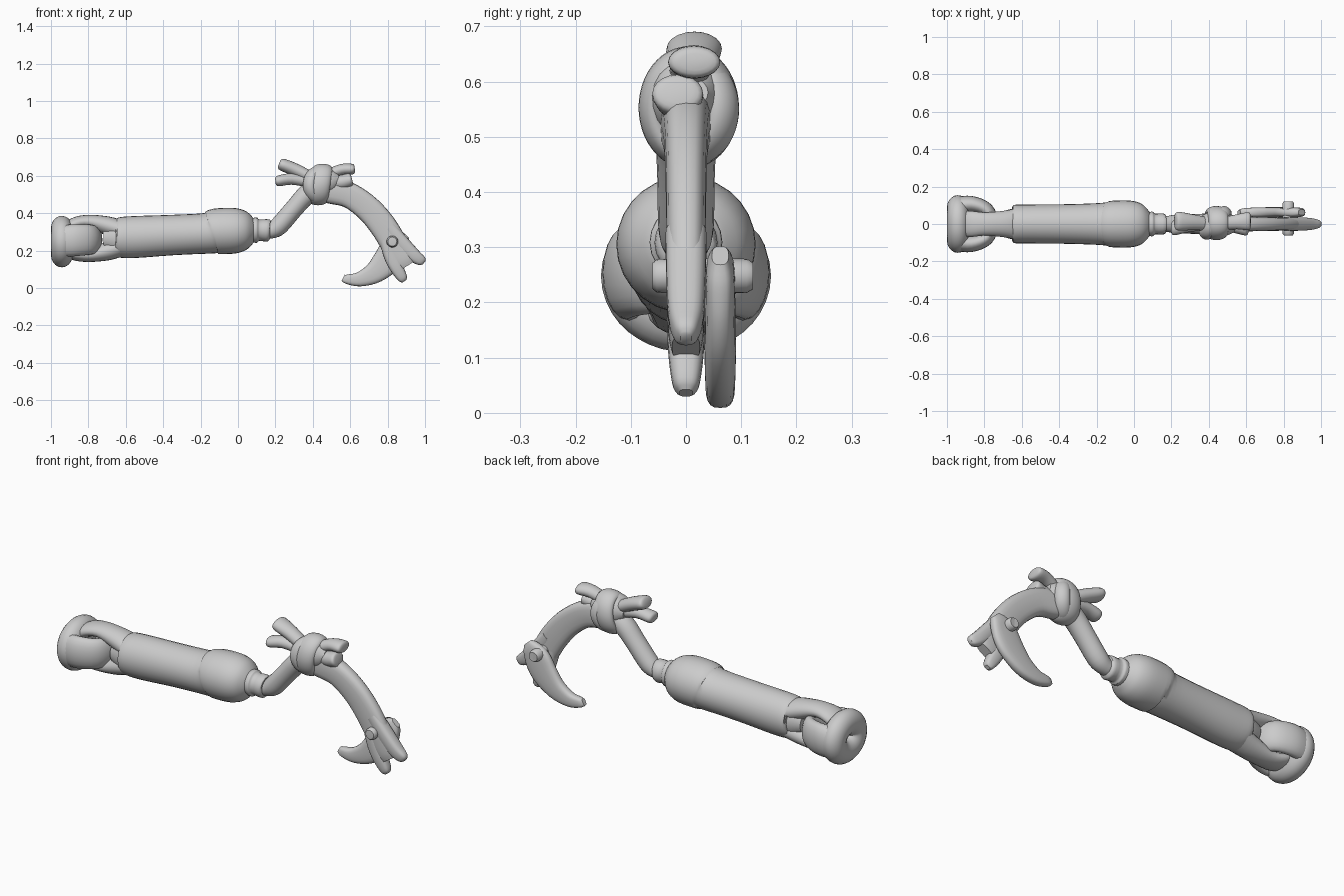
import bpy, math
from mathutils import Vector

Y, Z = Vector((0, 1, 0)), Vector((0, 0, 1))


def finish(name, verts, faces, angle=40):
    me = bpy.data.meshes.new(name)
    me.from_pydata(verts, [], faces)
    me.update()
    ob = bpy.data.objects.new(name, me)
    bpy.context.collection.objects.link(ob)
    bpy.ops.object.select_all(action='DESELECT')
    ob.select_set(True)
    bpy.context.view_layer.objects.active = ob
    bpy.ops.object.mode_set(mode='EDIT')
    bpy.ops.mesh.select_all(action='SELECT')
    bpy.ops.mesh.normals_make_consistent(inside=False)
    bpy.ops.object.mode_set(mode='OBJECT')
    bpy.ops.object.shade_smooth_by_angle(angle=math.radians(angle))
    return ob


def catmull(rows, closed, steps):
    out, n = [], len(rows)
    for i in range(n if closed else n - 1):
        if closed:
            p = [rows[(i + k) % n] for k in (-1, 0, 1, 2)]
        else:
            p = [rows[min(max(i + k, 0), n - 1)] for k in (-1, 0, 1, 2)]
        for s in range(steps):
            t = s / steps
            out.append([0.5 * (2 * b + (c - a) * t + (2 * a - 5 * b + 4 * c - d) * t * t
                               + (3 * b - a - 3 * c + d) * t ** 3) for a, b, c, d in zip(*p)])
    if not closed:
        out.append(list(rows[-1]))
    return out


def loft(name, rows, side=Y, sides=20, steps=4, power=1.0, closed=False, angle=40):
    """rows: x, y, z, half width in the path plane, half width along side"""
    rows = catmull(rows, closed, steps)
    n, verts, faces = len(rows), [], []
    pts = [Vector(r[:3]) for r in rows]
    for i, r in enumerate(rows):
        a = pts[(i - 1) % n] if closed else pts[max(i - 1, 0)]
        b = pts[(i + 1) % n] if closed else pts[min(i + 1, n - 1)]
        norm = side.cross(b - a).normalized()
        for k in range(sides):
            q = math.tau * k / sides
            c, s = math.cos(q), math.sin(q)
            verts.append(pts[i] + norm * (math.copysign(abs(c) ** power, c) * r[3])
                         + side * (math.copysign(abs(s) ** power, s) * r[4]))
    for i in range(n if closed else n - 1):
        j = (i + 1) % n
        for k in range(sides):
            m = (k + 1) % sides
            faces.append((i * sides + k, i * sides + m, j * sides + m, j * sides + k))
    if not closed:
        faces += [tuple(range(sides)), tuple(range((n - 1) * sides, n * sides))]
    return finish(name, verts, faces, angle)


# Grip, gently tilted, with a swollen front end
loft("grip", [(-.648, 0, .27, .088, .085), (-.64, 0, .27, .106, .102), (-.56, 0, .272, .112, .104),
              (-.35, 0, .283, .108, .106), (-.17, 0, .292, .109, .113), (-.12, 0, .302, .122, .124),
              (-.02, 0, .306, .122, .125), (.04, 0, .307, .105, .108), (.075, 0, .307, .075, .075),
              (.09, 0, .307, .05, .05)], sides=28)
# Collar with two steps
loft("collar", [(.05, 0, .307, .06, .06), (.095, 0, .309, .068, .066), (.105, 0, .309, .065, .062),
                (.115, 0, .309, .057, .055), (.15, 0, .308, .06, .057), (.168, 0, .306, .056, .05),
                (.172, 0, .306, .03, .03)], steps=2)

# Eyelet at the butt: two strap branches around an opening
for nm, s in (("upper", 1), ("lower", -1)):
    loft("eyelet_branch_" + nm, [(-.62, 0, .265 + s * .045, .05, .085), (-.70, 0, .265 + s * .068, .05, .07),
         (-.80, 0, .265 + s * .09, .036, .062), (-.88, 0, .262 + s * .078, .034, .07),
         (-.94, 0, .255 + s * .03, .034, .06)])
loft("eyelet_root", [(-.60, 0, .267, .095, .09), (-.66, 0, .267, .09, .08), (-.72, 0, .266, .06, .06)])
# Fat end ring, its axis along the handle
loft("end_ring", [(-.942, .088 * math.cos(a), .248 + .072 * math.sin(a), .066, .058)
                  for a in [math.tau * k / 10 for k in range(10)]],
     side=Vector((1, 0, 0)), closed=True)
# Loop tied through the eyelet
loft("linked_loop", [(-.94, -.095, .25, .05, .085), (-.87, -.105, .255, .045, .085),
                     (-.79, -.075, .258, .04, .08), (-.765, 0, .258, .04, .075),
                     (-.79, .075, .258, .04, .08), (-.87, .105, .255, .045, .085),
                     (-.94, .095, .25, .05, .085)], side=Z)

# Bent arm rising to the knot
loft("arm", [(.13, 0, .305, .042, .04), (.175, 0, .306, .042, .042), (.22, 0, .333, .05, .05),
             (.30, 0, .425, .05, .052), (.37, 0, .50, .054, .055), (.45, 0, .54, .06, .055)])
# Curved hook shaft
loft("hook_shaft", [(.40, 0, .53, .06, .05), (.50, 0, .52, .07, .045), (.60, 0, .493, .068, .04),
                    (.70, 0, .42, .07, .037), (.78, 0, .325, .072, .036), (.84, 0, .225, .07, .034),
                    (.885, 0, .15, .06, .032), (.905, 0, .118, .045, .025)], power=.7)
# Forked tip
loft("fork_outer", [(.81, 0, .325, .035, .037), (.88, 0, .24, .038, .036), (.94, 0, .175, .036, .032),
                    (.982, 0, .145, .027, .022), (.995, 0, .135, .012, .01)], power=.7)
loft("fork_inner", [(.79, 0, .26, .035, .034), (.82, 0, .17, .04, .034), (.85, 0, .105, .036, .032),
                    (.88, 0, .052, .026, .024), (.89, 0, .036, .012, .012)], power=.7)

# Pivoting crescent claw behind the shaft
loft("claw", [(.562, .062, .055, .018, .012), (.585, .062, .047, .026, .022), (.65, .062, .047, .039, .026),
              (.73, .062, .082, .058, .028), (.80, .062, .15, .076, .028), (.84, .062, .215, .075, .027),
              (.875, .062, .26, .052, .025), (.897, .062, .285, .025, .015)], power=.7)
# Pivot pin with rounded heads
loft("pivot_pin", [(.825, -.061, .248, .018, .018), (.825, -.053, .248, .03, .03), (.825, 0, .248, .031, .031),
                   (.825, .11, .248, .031, .031), (.825, .118, .248, .018, .018)],
     side=Z, steps=2)

# Knot band wrapped round the bend
loft("knot_band", [(.44 + .012 * math.sin(a), .005 + .064 * math.cos(a), .553 + .084 * math.sin(a), .027, .054)
                   for a in [math.tau * k / 12 for k in range(12)]],
     side=Vector((1, 0, 0)), closed=True)
loft("knot_cross_wrap", [(.435 + .055 * math.cos(a), .006 + .06 * math.cos(a), .55 + .078 * math.sin(a), .026, .036)
                         for a in [math.tau * k / 12 for k in range(12)]],
     side=Vector((1, -.8, 0)).normalized(), closed=True)
loft("knot_core", [(.35, 0, .57, .03, .035), (.39, 0, .57, .068, .06), (.44, 0, .57, .08, .07),
                   (.50, 0, .575, .068, .06), (.54, 0, .58, .03, .04)])

# Loose knot ends, two each way: base, middle, tip
ends = [("left_high", (.40, .0, .585), (.31, .01, .63), (.235, .015, .66), .034, .05),
        ("left_low", (.40, .0, .56), (.29, -.01, .582), (.215, -.02, .572), .03, .04),
        ("right_high", (.47, .0, .60), (.55, .012, .632), (.612, .015, .635), .03, .047),
        ("right_low", (.47, .0, .565), (.55, -.012, .565), (.60, -.015, .578), .038, .046)]
for nm, a, b, c, w, d in ends:
    tip = [c[i] + (c[i] - b[i]) * .2 for i in range(3)]
    loft("knot_end_" + nm, [(*a, w * .9, d * .7), (*b, w, d * .85), (*c, w * .95, d), (*tip, w * .5, d * .6)])
